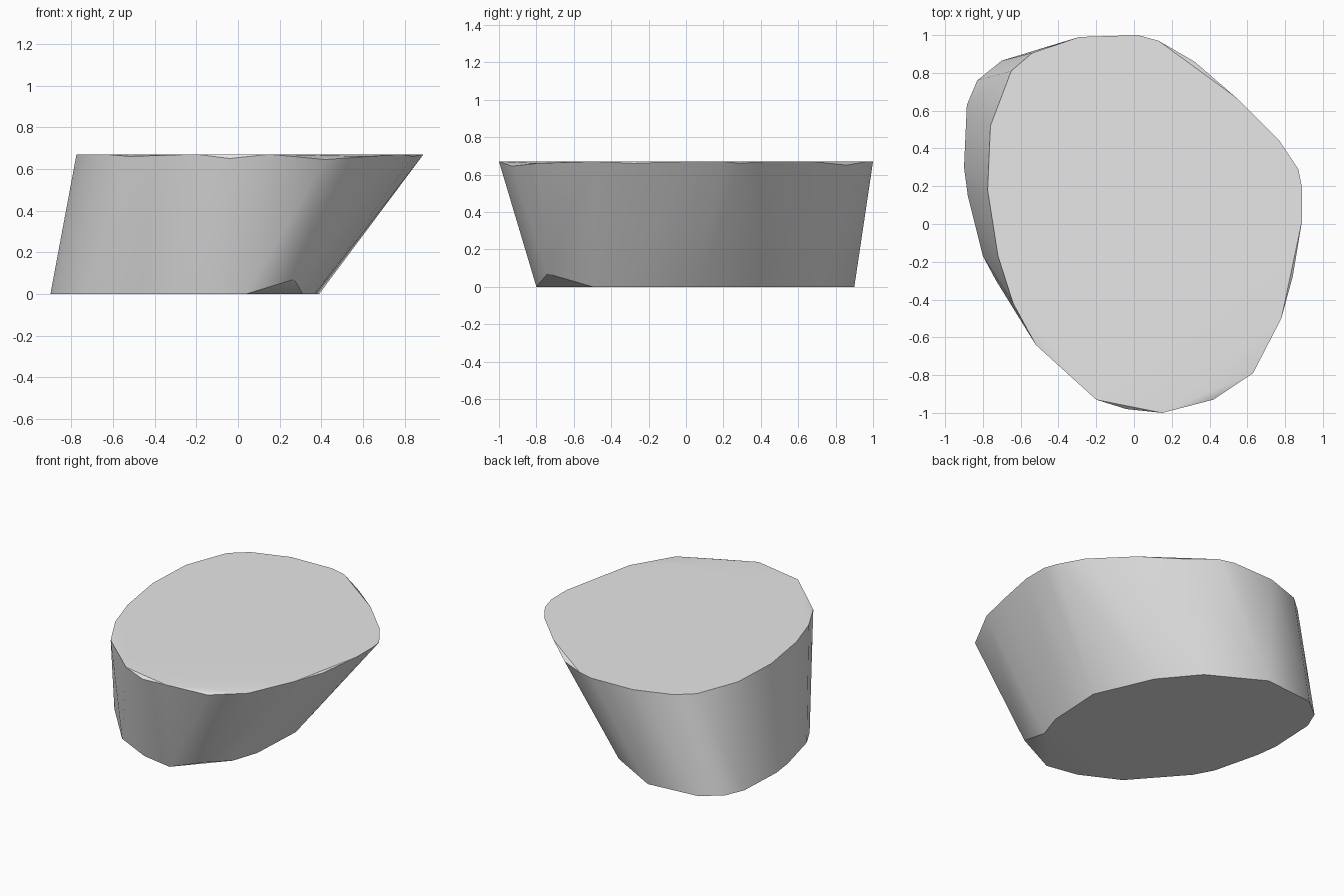
import bpy
import bmesh
import math

# Remove the default cube
default_cube = bpy.data.objects.get("Cube")
if default_cube:
    bpy.data.objects.remove(default_cube, do_unlink=True)

TOP_HEIGHT = 0.67

# Outline of the flat top, clockwise from the back
top_outline = [
    (-.29, .99), (.02, 1), (.13, .97), (.54, .67), (.77, .44),
    (.89, .19), (.89, .02), (.78, -.5), (.15, -1), (-.2, -.93),
    (-.64, -.42), (-.72, -.17), (-.775, .18), (-.76, .52),
    (-.65, .81), (-.54, .905),
]

# Chipped corners: slightly below the top, plus one just above the base
chipped_corners = [
    (.32, .86, .65), (.87, .29, .66), (.84, -.28, .66),
    (.63, -.79, .66), (.42, -.93, .645), (-.04, -.98, .65),
    (-.52, -.64, .66), (.27, -.74, .07),
]

# Outline of the smaller, shifted base
base_outline = [
    (-.34, .9), (.02, .7), (.22, .46), (.39, .07), (.37, -.32),
    (.31, -.5), (.04, -.8), (-.18, -.76), (-.44, -.63),
    (-.73, -.3), (-.8, -.17), (-.88, .15), (-.9, .3),
    (-.885, .63), (-.83, .76), (-.7, .865),
]


def make_material(name, colour):
    material = bpy.data.materials.new(name)
    material.use_nodes = True
    material.diffuse_color = colour
    shader = next(node for node in material.node_tree.nodes
                  if node.type == "BSDF_PRINCIPLED")
    shader.inputs["Base Color"].default_value = colour
    return material


def at_height(outline, height):
    return [(x, y, height) for x, y in outline]


def make_hull(name, points, material):
    """Wrap the points in a convex skin and merge its flat areas."""
    bm = bmesh.new()
    for point in points:
        bm.verts.new(point)
    hull = bmesh.ops.convex_hull(bm, input=bm.verts[:])
    unused = {item for item in hull["geom_interior"] + hull["geom_unused"]
              if isinstance(item, bmesh.types.BMVert)}
    bmesh.ops.delete(bm, geom=list(unused), context="VERTS")
    bmesh.ops.dissolve_limit(bm, angle_limit=math.radians(0.5),
                             verts=bm.verts[:], edges=bm.edges[:])
    bmesh.ops.recalc_face_normals(bm, faces=bm.faces[:])

    mesh = bpy.data.meshes.new(name)
    bm.to_mesh(mesh)
    bm.free()
    mesh.materials.append(material)
    obj = bpy.data.objects.new(name, mesh)
    bpy.context.collection.objects.link(obj)
    return obj


# Stone slab with leaning sides
stone_grey = make_material("stone grey", (.8, .8, .8, 1))
points = (at_height(top_outline, TOP_HEIGHT) + chipped_corners
          + at_height(base_outline, 0))
stone = make_hull("flat_stone", points, stone_grey)

# Smooth sides, crisp rims
bpy.ops.object.select_all(action="DESELECT")
stone.select_set(True)
bpy.context.view_layer.objects.active = stone
bpy.ops.object.shade_smooth_by_angle(angle=math.radians(30))
